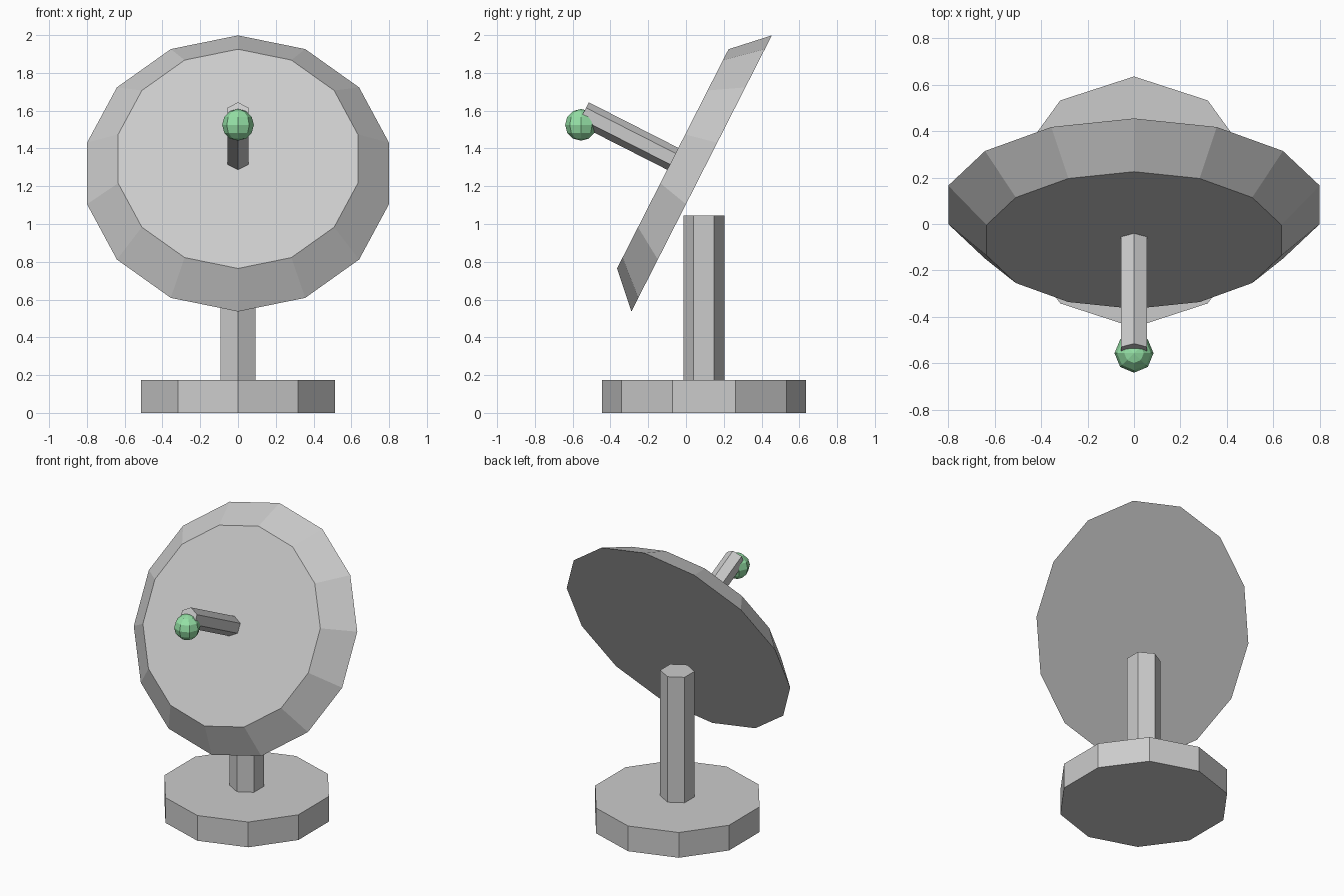
import bpy
from math import pi
from mathutils import Vector, Matrix, Euler

if "Cube" in bpy.data.objects:
    bpy.data.objects.remove(bpy.data.objects["Cube"])

TILT = Euler((1.1, 0, 0))
TILT.x = pi / 2 - 0.4705          # dish faces front and slightly up
AXIS = TILT.to_matrix() @ Vector((0, 0, 1))
DISH = Vector((0, 0.0825, 1.2675))  # centre of the back rim


def cone(name, sides, r1, r2, start, axis_len, tilted=False):
    """Prism or frustum from its start centre, with a corner on the y axis."""
    axis = AXIS if tilted else Vector((0, 0, 1))
    bpy.ops.mesh.primitive_cone_add(vertices=sides, radius1=r1, radius2=r2,
                                    depth=axis_len,
                                    location=Vector(start) + axis * axis_len / 2,
                                    rotation=TILT if tilted else (0, 0, 0))
    ob = bpy.context.object
    ob.name = name
    return ob


# Stand
cone("base", 10, 0.54, 0.54, (0, 0.095, 0), 0.175)
cone("post", 6, 0.108, 0.108, (0, 0.095, 0.175), 0.87)

# Tilted dish with the feed arm along its axis
cone("dish", 14, 0.82, 0.651, DISH, 0.171, True)
cone("feed_arm", 6, 0.065, 0.065, DISH + AXIS * 0.12, 0.583, True)

# Green receiver ball at the arm tip
bpy.ops.mesh.primitive_uv_sphere_add(segments=8, ring_count=6, radius=0.084,
                                     location=(0, -0.556, 1.525))
ball = bpy.context.object
ball.name = "receiver_ball"
green = bpy.data.materials.new("green")
green.diffuse_color = (0.3, 0.75, 0.38, 1)
green.use_nodes = True
green.node_tree.nodes["Principled BSDF"].inputs["Base Color"].default_value = green.diffuse_color
ball.data.materials.append(green)
